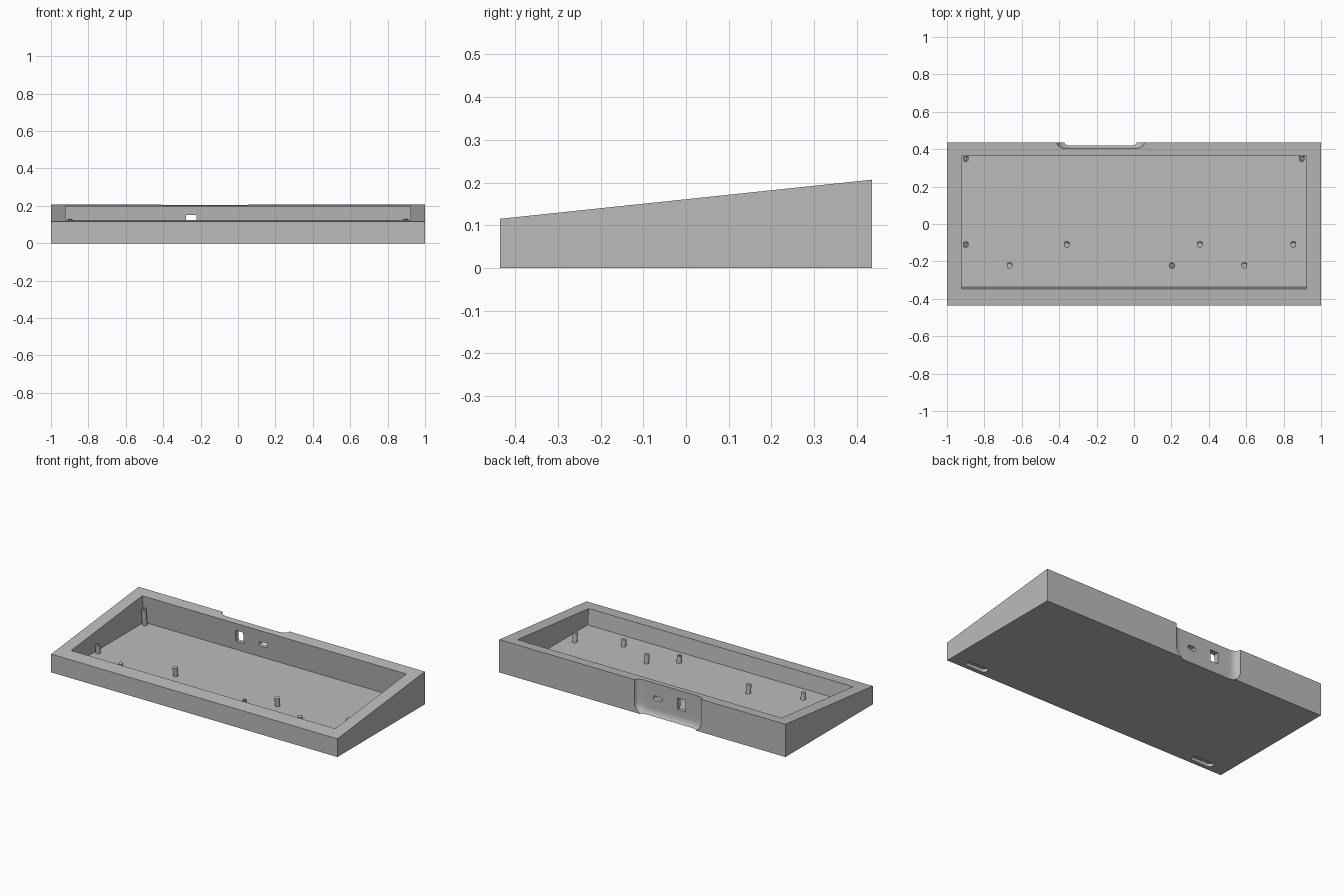
import bpy, bmesh, math
from mathutils import Matrix, Vector

cube = bpy.data.objects.get("Cube")
if cube:
    bpy.data.objects.remove(cube, do_unlink=True)

grey = bpy.data.materials.new("plain grey")
grey.use_nodes = True
COLOUR = (0.5, 0.5, 0.5, 1)
grey.diffuse_color = COLOUR
grey.node_tree.nodes["Principled BSDF"].inputs["Base Color"].default_value = COLOUR

TILT = math.radians(6)      # slope of the top face
HALF_Y = 0.436
FLOOR = 0.025


def top_z(y):
    return 0.161 + math.tan(TILT) * y


def finish(name, bm):
    bmesh.ops.recalc_face_normals(bm, faces=bm.faces)
    mesh = bpy.data.meshes.new(name)
    bm.to_mesh(mesh)
    bm.free()
    mesh.materials.append(grey)
    obj = bpy.data.objects.new(name, mesh)
    bpy.context.collection.objects.link(obj)
    return obj


def loft(name, rings):
    """Closed solid through matching rings of points."""
    bm = bmesh.new()
    loops = [[bm.verts.new(p) for p in ring] for ring in rings]
    for a, b in zip(loops, loops[1:]):
        for i in range(len(a)):
            j = (i + 1) % len(a)
            bm.faces.new((a[i], a[j], b[j], b[i]))
    bm.faces.new(loops[0])
    bm.faces.new(loops[-1])
    return finish(name, bm)


def side_profile(name, half_x, points):
    return loft(name, [[(x, y, z) for y, z in points] for x in (-half_x, half_x)])


def slot(length, width, centre, steps=8):
    """Outline of a slot with round ends."""
    r, pts = width / 2, []
    for side in (1, -1):
        for k in range(steps + 1):
            a = math.pi * (k / steps - 0.5)
            pts.append((centre[0] + side * (length / 2 - r + r * math.cos(a)),
                        centre[1] + side * r * math.sin(a)))
    return pts


def cut(target, cutter):
    cutter.hide_render = True
    mod = target.modifiers.new("cut", "BOOLEAN")
    mod.operation, mod.solver, mod.object = "DIFFERENCE", "EXACT", cutter
    bpy.context.view_layer.objects.active = target
    bpy.ops.object.modifier_apply(modifier=mod.name)
    bpy.data.objects.remove(cutter, do_unlink=True)


# Wedge-shaped body
case = side_profile("case", 1, [(-HALF_Y, 0), (HALF_Y, 0),
                                (HALF_Y, top_z(HALF_Y)), (-HALF_Y, top_z(-HALF_Y))])


# Tray: walls square to the sloping top, level floor
def wall_point(y, z):
    return (y - math.tan(TILT) * (z - top_z(y)), z)


cut(case, side_profile("tray_cutter", 0.923, [
    wall_point(-0.347, FLOOR), wall_point(0.363, FLOOR),
    wall_point(0.363, 0.3), wall_point(-0.347, 0.3)]))


# Scooped recess in the back, with round lower corners
def recess_ring(y, inset):
    left, right, low, r = -0.412 + inset, 0.055 - inset, -0.007 + inset, 0.07 - inset
    pts = [(right, y, 0.3), (left, y, 0.3)]
    for cx, start in ((left + r, math.pi), (right - r, 1.5 * math.pi)):
        for k in range(9):
            a = start + k / 8 * math.pi / 2
            pts.append((cx + r * math.cos(a), y, low + r + r * math.sin(a)))
    return pts


rings = [recess_ring(0.47, 0)]
for k in range(9):
    a = k / 8 * math.pi / 2
    rings.append(recess_ring(HALF_Y - 0.033 * math.sin(a), 0.05 * (1 - math.cos(a))))
cut(case, loft("recess_cutter", rings))

# Two ports through the back wall
square = [(-0.277, 0.08), (-0.222, 0.08), (-0.222, 0.152), (-0.277, 0.152)]
for outline in (square, slot(0.06, 0.028, (-0.085, 0.11))):
    cut(case, loft("port_cutter", [[(x, y, z) for x, z in outline] for y in (0.34, 0.42)]))

# Foot slots underneath, near the front
for side in (-1, 1):
    outline = slot(0.15, 0.045, (side * 0.825, -0.387))
    cut(case, loft("foot_cutter", [[(x, y, z) for x, y in outline] for z in (-0.05, 0.02)]))


# Mounting posts, square to the sloping top
def post(index, x, y, bored):
    bm = bmesh.new()
    top = top_z(y) - 0.07
    height = top - FLOOR + 0.008
    bmesh.ops.create_cone(bm, cap_ends=True, segments=20, radius1=0.015,
                          radius2=0.015, depth=height)
    bmesh.ops.translate(bm, verts=bm.verts, vec=(0, 0, -height / 2))
    if bored:
        cap = [max(bm.faces, key=lambda f: f.calc_center_median().z)]
        bmesh.ops.inset_region(bm, faces=cap, thickness=0.008)
        new = bmesh.ops.extrude_face_region(bm, geom=cap)["geom"]
        verts = [g for g in new if isinstance(g, bmesh.types.BMVert)]
        bmesh.ops.translate(bm, verts=verts, vec=(0, 0, -0.03))
        bmesh.ops.delete(bm, geom=cap, context="FACES_ONLY")
    bm.transform(Matrix.Translation(Vector((x, y, top))) @ Matrix.Rotation(TILT, 4, "X"))
    return finish(f"post_{index}", bm)


spots = [(-0.9, 0.345, True), (0.897, 0.345, True), (-0.9, -0.115, True),
         (-0.36, -0.113, False), (0.352, -0.113, False), (0.852, -0.113, False),
         (-0.665, -0.224, False), (0.203, -0.226, True), (0.59, -0.224, False)]
posts = [post(i + 1, *spot) for i, spot in enumerate(spots)]

# Smooth the curved parts, keep the edges crisp
bpy.ops.object.select_all(action="DESELECT")
for obj in [case] + posts:
    obj.select_set(True)
bpy.context.view_layer.objects.active = case
bpy.ops.object.shade_smooth_by_angle(angle=math.radians(30))
